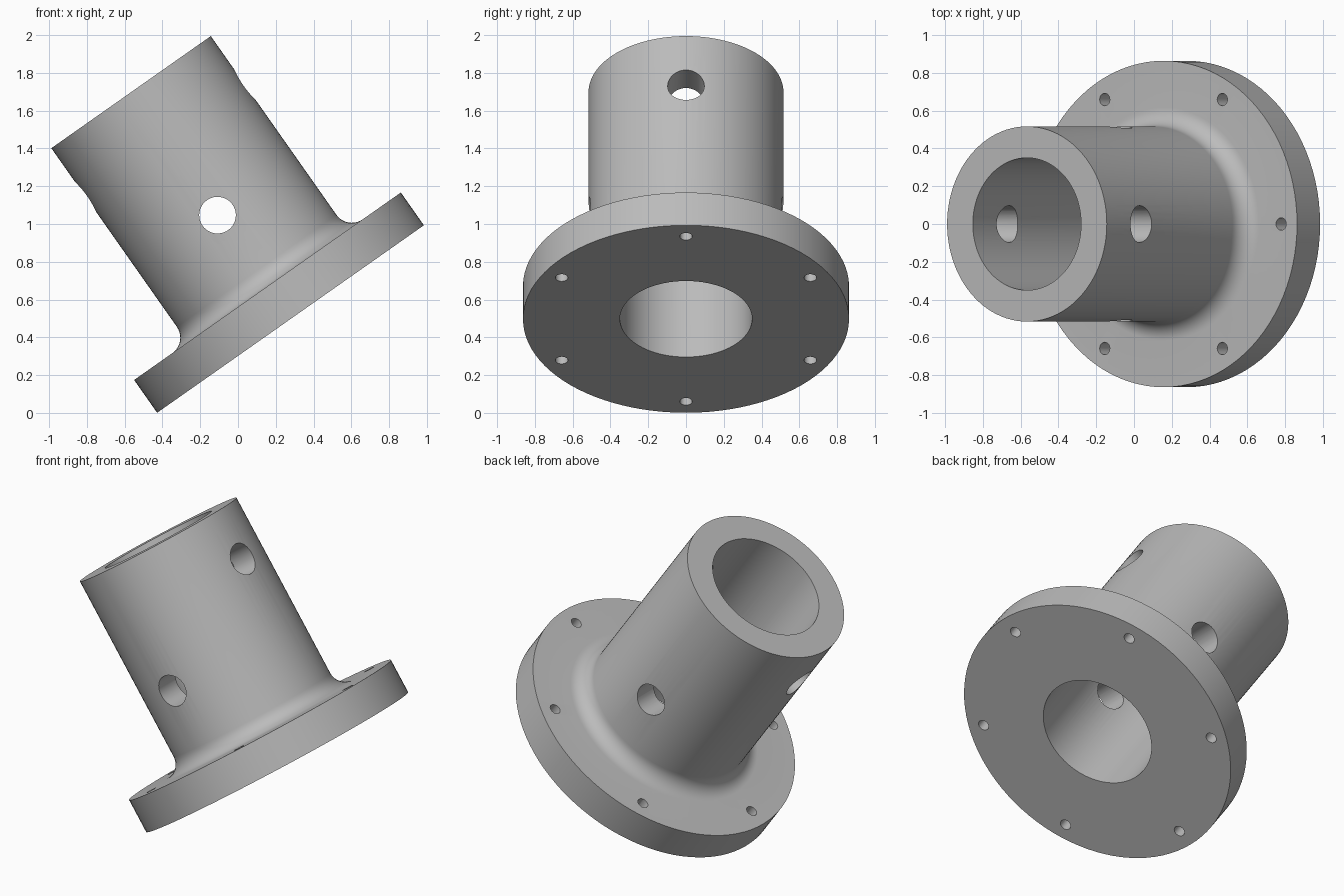
import bpy, bmesh, math
from mathutils import Matrix, Vector

if "Cube" in bpy.data.objects:
    bpy.data.objects.remove(bpy.data.objects["Cube"], do_unlink=True)

SEGMENTS = 96
FLANGE_R, FLANGE_T = 0.863, 0.212
TUBE_R, BORE_R, HEIGHT = 0.516, 0.35, 1.468
FILLET = 0.1
TILT = math.radians(35.1)
BASE = Vector((0.278, 0, 0.497))

metal = bpy.data.materials.new("grey_metal")
metal.use_nodes = True
GREY = (0.5, 0.5, 0.5, 1)
metal.diffuse_color = GREY
metal.node_tree.nodes["Principled BSDF"].inputs["Base Color"].default_value = GREY


def make_object(name, bm):
    mesh = bpy.data.meshes.new(name)
    bmesh.ops.recalc_face_normals(bm, faces=bm.faces)
    bm.to_mesh(mesh)
    bm.free()
    obj = bpy.data.objects.new(name, mesh)
    bpy.context.collection.objects.link(obj)
    return obj


# Turned body: flange, filleted tube and bore from one closed profile
arc = [math.radians(270 - 90 * i / 10) for i in range(11)]
profile = [(BORE_R, 0), (FLANGE_R, 0), (FLANGE_R, FLANGE_T)]
profile += [(TUBE_R + FILLET * (1 + math.cos(a)),
             FLANGE_T + FILLET * (1 + math.sin(a))) for a in arc]
profile += [(TUBE_R, HEIGHT), (BORE_R, HEIGHT)]

bm = bmesh.new()
rings = []
for s in range(SEGMENTS):
    turn = 2 * math.pi * s / SEGMENTS
    rings.append([bm.verts.new((r * math.cos(turn), r * math.sin(turn), z))
                  for r, z in profile])
for s, ring in enumerate(rings):
    nxt = rings[(s + 1) % SEGMENTS]
    for i in range(len(profile)):
        j = (i + 1) % len(profile)
        bm.faces.new((ring[i], nxt[i], nxt[j], ring[j]))
body = make_object("flanged_sleeve", bm)
body.data.materials.append(metal)

# Drills: two cross holes through the tube and six bolt holes in the flange
drills = bmesh.new()


def drill(radius, depth, matrix, sides):
    bmesh.ops.create_cone(drills, cap_ends=True, segments=sides, radius1=radius,
                          radius2=radius, depth=depth, matrix=matrix)


drill(0.097, 2, Matrix.Translation((0, 0, 0.672)) @ Matrix.Rotation(math.pi / 2, 4, 'X'), 48)
drill(0.097, 2, Matrix.Translation((0, 0, 1.152)) @ Matrix.Rotation(math.pi / 2, 4, 'Y'), 48)
for k in range(6):
    spot = Matrix.Rotation(k * math.pi / 3, 4, 'Z') @ Matrix.Translation((0.76, 0, FLANGE_T / 2))
    drill(0.033, 0.5, spot, 24)
cutter = make_object("hole_drills", drills)
cutter.hide_render = True
cutter.data.materials.append(metal)

cut = body.modifiers.new("holes", 'BOOLEAN')
cut.operation = 'DIFFERENCE'
cut.solver = 'EXACT'
cut.object = cutter

# Bake the holes and discard the drills
graph = bpy.context.evaluated_depsgraph_get()
drilled = bpy.data.meshes.new_from_object(body.evaluated_get(graph))
body.modifiers.clear()
body.data = drilled
bpy.data.objects.remove(cutter, do_unlink=True)

# Lean the sleeve over and smooth the round surfaces
body.matrix_world = Matrix.Translation(BASE) @ Matrix.Rotation(-TILT, 4, 'Y')
bpy.ops.object.select_all(action='DESELECT')
body.select_set(True)
bpy.context.view_layer.objects.active = body
bpy.ops.object.shade_smooth_by_angle(angle=math.radians(30))
